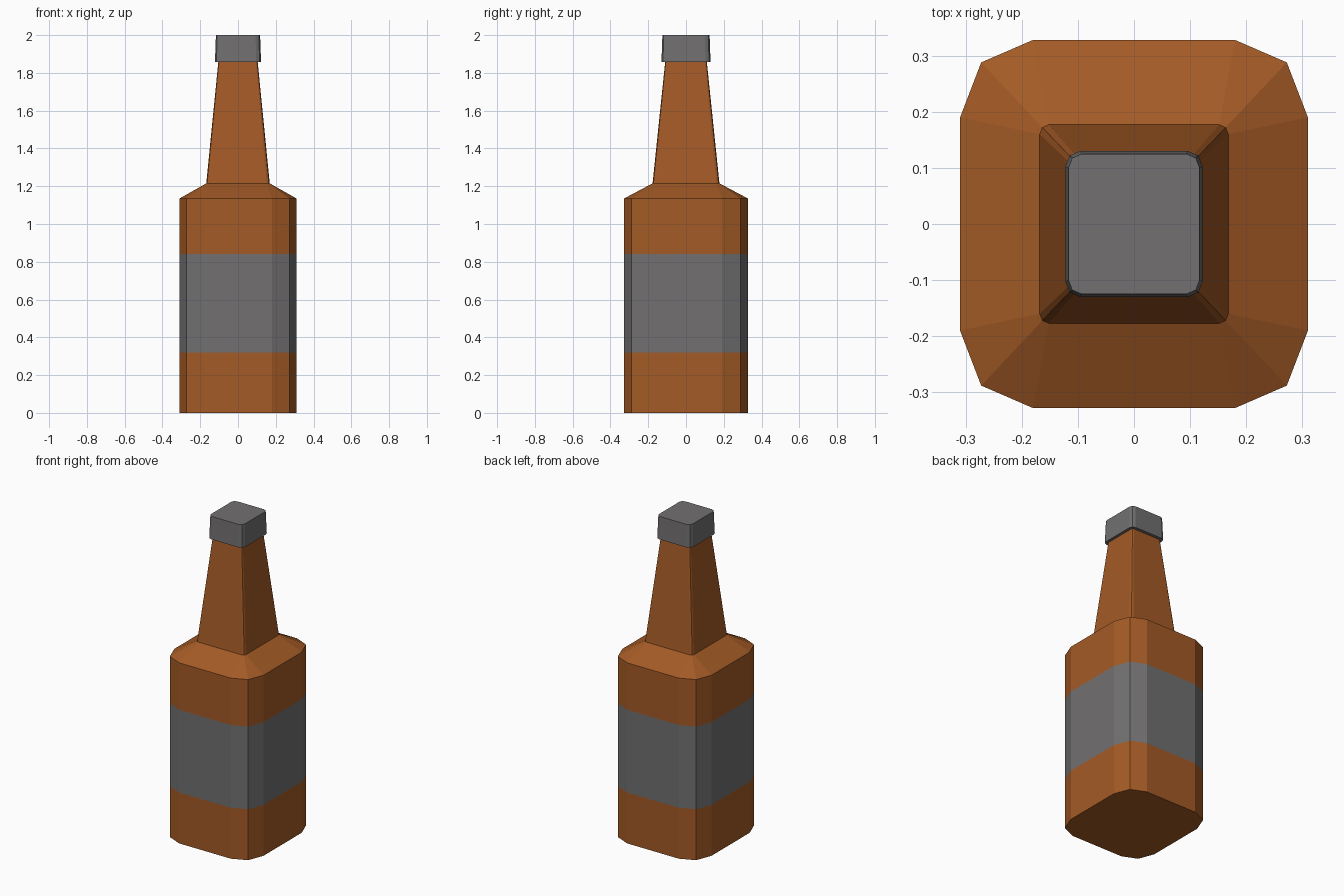
import bpy, bmesh

cube = bpy.data.objects.get("Cube")
if cube:
    bpy.data.objects.remove(cube, do_unlink=True)


def material(name, rgb):
    mat = bpy.data.materials.new(name)
    mat.use_nodes = True
    mat.diffuse_color = (*rgb, 1)
    mat.node_tree.nodes["Principled BSDF"].inputs["Base Color"].default_value = (*rgb, 1)
    return mat


brown = material("brown glass", (0.37, 0.103, 0.019))
grey = material("grey paper and metal", (0.168, 0.162, 0.164))


def section(hx, hy, cut_x, cut_y, bulge):
    """Rectangle with each corner cut in two facets, counter-clockwise."""
    corner = [(hx, hy - cut_y),
              (hx - cut_x * bulge, hy - cut_y * bulge),
              (hx - cut_x, hy)]
    ring = []
    for sx, sy in ((1, 1), (-1, 1), (-1, -1), (1, -1)):
        points = [(sx * x, sy * y) for x, y in corner]
        ring += points if sx * sy > 0 else points[::-1]
    return ring


def loft(name, levels, mats, label=None):
    """Skin sections stacked at given heights and cap both ends."""
    bm = bmesh.new()
    rings = [[bm.verts.new((x, y, z)) for x, y in ring] for z, ring in levels]
    for i, (low, high) in enumerate(zip(rings, rings[1:])):
        for j in range(len(low)):
            k = (j + 1) % len(low)
            face = bm.faces.new((low[j], low[k], high[k], high[j]))
            face.material_index = int(i == label)
    bm.faces.new(rings[0][::-1])
    bm.faces.new(rings[-1])
    mesh = bpy.data.meshes.new(name)
    bm.to_mesh(mesh)
    bm.free()
    for mat in mats:
        mesh.materials.append(mat)
    obj = bpy.data.objects.new(name, mesh)
    bpy.context.collection.objects.link(obj)
    return obj


# Body with label band, sloping shoulder and tapered neck
body = section(0.31, 0.328, 0.13, 0.138, 0.29)
neck_base = section(0.168, 0.177, 0.016, 0.017, 0.29)
neck_top = section(0.103, 0.109, 0.010, 0.011, 0.29)
loft("bottle", [(0, body), (0.32, body), (0.84, body), (1.135, body),
                (1.215, neck_base), (1.87, neck_top)], [brown, grey], label=1)

# Cap, slightly narrower at the top
loft("bottle_cap", [(1.858, section(0.122, 0.13, 0.026, 0.027, 0.29)),
                    (2.0, section(0.117, 0.125, 0.024, 0.025, 0.29))], [grey])
